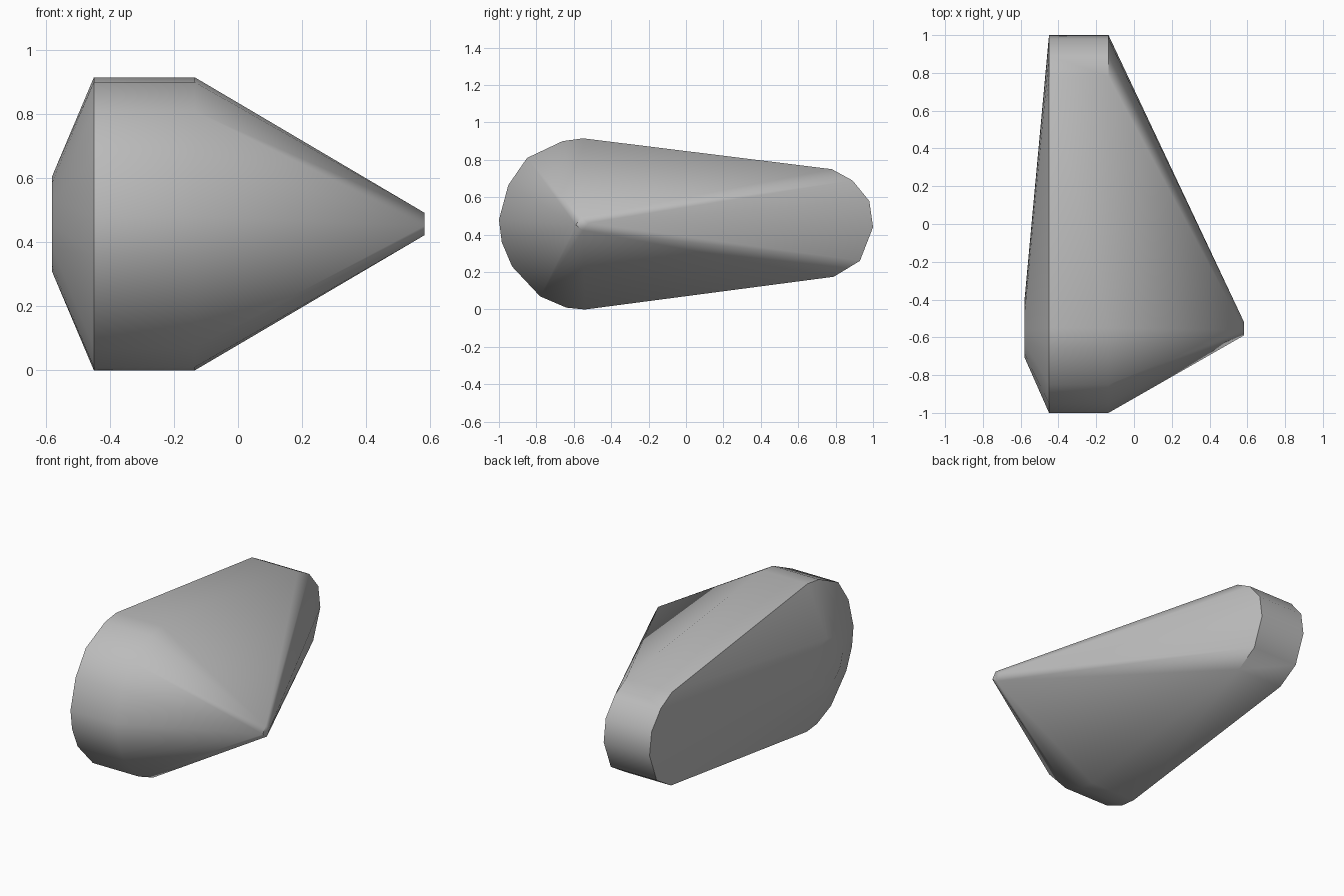
import bpy
import bmesh
import math

cube = bpy.data.objects.get("Cube")
if cube:
    bpy.data.objects.remove(cube, do_unlink=True)

# Plain grey material
grey = bpy.data.materials.new("plain_grey")
grey.use_nodes = True
colour = (0.5, 0.5, 0.5, 1)
grey.diffuse_color = colour
grey.node_tree.nodes["Principled BSDF"].inputs["Base Color"].default_value = colour

# Teardrop side profile as (y, z): round nose, narrower tail
rim = [(-0.55, 0.915), (-0.66, 0.90), (-0.85, 0.81), (-0.95, 0.665),
       (-1.0, 0.48), (-0.985, 0.36), (-0.93, 0.23), (-0.78, 0.07),
       (-0.64, 0.01), (-0.54, 0.0), (0.79, 0.175), (0.93, 0.26),
       (1.0, 0.44), (0.98, 0.58), (0.89, 0.69), (0.78, 0.75)]


def ring(x, radius, sides, start=0):
    """Small circle around the nose axis."""
    angles = [start + i * math.tau / sides for i in range(sides)]
    return [(x, -0.555 + radius * math.cos(a), 0.457 + radius * math.sin(a)) for a in angles]


# Wide band between two rims, a blunt tip on the left, a low crown on the right
points = [(x, y, z) for x in (-0.45, -0.135) for y, z in rim]
points += ring(0.583, 0.035, 4, 0.15)
points += ring(-0.58, 0.15, 12)

bm = bmesh.new()
for p in points:
    bm.verts.new(p)
hull = bmesh.ops.convex_hull(bm, input=bm.verts[:])
loose = [v for v in bm.verts if not v.link_faces]
bmesh.ops.delete(bm, geom=loose, context="VERTS")
bmesh.ops.dissolve_limit(bm, angle_limit=math.radians(0.5), verts=bm.verts[:], edges=bm.edges[:])
bmesh.ops.recalc_face_normals(bm, faces=bm.faces[:])

mesh = bpy.data.meshes.new("tapered_shell")
bm.to_mesh(mesh)
bm.free()
mesh.materials.append(grey)
shell = bpy.data.objects.new("tapered_shell", mesh)
bpy.context.collection.objects.link(shell)

# Soft shading with crisp rims
bpy.ops.object.select_all(action="DESELECT")
shell.select_set(True)
bpy.context.view_layer.objects.active = shell
bpy.ops.object.shade_smooth_by_angle(angle=math.radians(40))
